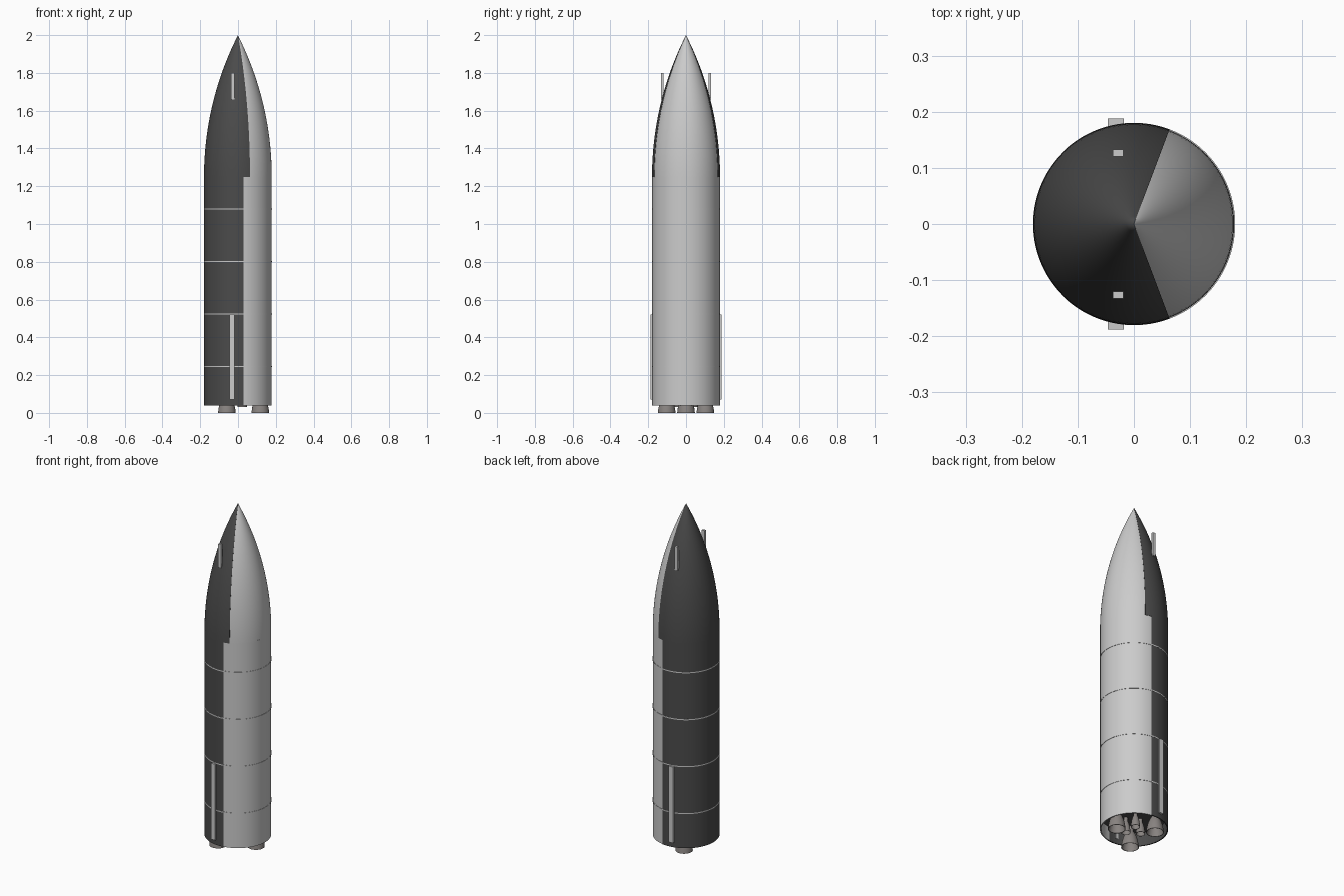
import bpy, bmesh
from math import sin, cos, pi, radians, sqrt, ceil

if "Cube" in bpy.data.objects:
    bpy.data.objects.remove(bpy.data.objects["Cube"])


def material(name, rgb):
    m = bpy.data.materials.new(name)
    m.diffuse_color = (*rgb, 1)
    m.use_nodes = True
    m.node_tree.nodes["Principled BSDF"].inputs["Base Color"].default_value = m.diffuse_color
    return m


DARK = material("dark_tiles", (0.07, 0.07, 0.07))
BELL = material("engine_metal", (0.25, 0.23, 0.22))


def finish(name, bm, mat=None):
    bmesh.ops.remove_doubles(bm, verts=bm.verts, dist=1e-5)
    bmesh.ops.recalc_face_normals(bm, faces=bm.faces)
    me = bpy.data.meshes.new(name)
    bm.to_mesh(me)
    bm.free()
    ob = bpy.data.objects.new(name, me)
    bpy.context.collection.objects.link(ob)
    if mat:
        me.materials.append(mat)
    bpy.ops.object.select_all(action='DESELECT')
    ob.select_set(True)
    bpy.context.view_layer.objects.active = ob
    bpy.ops.object.shade_smooth_by_angle(angle=radians(30))
    return ob


def revolve(name, loop, a0=0, a1=360, mat=None, at=(0, 0), step=3):
    """Sweep a closed (radius, z) loop about a vertical axis."""
    bm = bmesh.new()
    n = ceil((a1 - a0) / step)
    full = a1 - a0 == 360
    rows = []
    for i in range(n + 1):
        a = radians(a0 + (a1 - a0) * i / n)
        rows.append([bm.verts.new((at[0] + r * cos(a), at[1] + r * sin(a), z)) for r, z in loop])
    k = len(loop)
    for p, q in zip(rows, rows[1:]):
        for j in range(k):
            bm.faces.new((p[j], q[j], q[(j + 1) % k], p[(j + 1) % k]))
    if not full:
        bm.faces.new(rows[0])
        bm.faces.new(rows[-1])
    bmesh.ops.dissolve_degenerate(bm, dist=1e-6, edges=bm.edges)
    return finish(name, bm, mat)


def box(name, x0, x1, y0, y1, z0, z1, slant=0):
    bm = bmesh.new()
    bmesh.ops.create_cube(bm, size=1)
    for v in bm.verts:
        low, outer = v.co.z < 0, v.co.y * (y0 + y1) > 0
        v.co = (x1 if v.co.x > 0 else x0, y1 if v.co.y > 0 else y0, z0 if low else z1)
        if low and outer:
            v.co.z += slant
    return finish(name, bm)


def wall(r, z0, z1, t=0.006):
    return [(r, z0), (r, z1), (r - t, z1), (r - t, z0)]


def ogive(radius, z0, tip, n=28):
    h = tip - z0
    rho = (radius ** 2 + h ** 2) / (2 * radius)
    pts = [(max(0, sqrt(rho ** 2 - (h * i / n) ** 2) + radius - rho), z0 + h * i / n)
           for i in range(n + 1)]
    return pts + [(0, z0)]


# Hull: bare metal on the +x side, dark tiles on the -x side
revolve("tank_bare_side", wall(0.1785, 0.04, 1.255), -81, 81)
revolve("tank_tiled_side", wall(0.18, 0.04, 1.255), 81, 279, DARK)
revolve("nose_bare_side", ogive(0.1785, 1.25, 1.998), -69.4, 69.4)
revolve("nose_tiled_side", ogive(0.18, 1.25, 2.0), 69.4, 290.6, DARK)

# Seam rings around the tank
for i in range(4):
    z = 0.245 + 0.278 * i
    revolve(f"seam_ring_{i}", wall(0.1803, z - 0.003, z + 0.003))

# Flap hinge covers on both sides
for side, s in (("front", -1), ("back", 1)):
    y = sorted((s * 0.17, s * 0.188))
    box(f"{side}_aft_hinge", -0.046, -0.018, *y, 0.07, 0.52)
    y = sorted((s * 0.12, s * 0.133))
    box(f"{side}_nose_hinge", -0.037, -0.019, *y, 1.66, 1.80)

# Engine bay bulkhead
revolve("bulkhead", [(0, 0.12), (0.175, 0.12), (0.175, 0.13), (0, 0.13)], mat=DARK)


# Engines: three wide bells outside, three small ones inside
def engine(name, radius, angle, rim, z0, h):
    a = radians(angle)
    outer = [(1, 0), (0.93, 0.2), (0.8, 0.42), (0.6, 0.62), (0.4, 0.74), (0.4, 1)]
    loop = [(rim * r, z0 + h * z) for r, z in outer]
    loop += [(0, z0 + h), (0, z0 + h * 0.7), (rim * 0.34, z0 + h * 0.7),
             (rim * 0.54, z0 + h * 0.6), (rim * 0.74, z0 + h * 0.4), (rim * 0.94, z0)]
    revolve(name, loop, mat=BELL, at=(radius * cos(a), radius * sin(a)), step=10)


for i in range(3):
    engine(f"outer_engine_{i}", 0.118, 120 * i, 0.047, 0.0, 0.125)
    engine(f"inner_engine_{i}", 0.045, 60 + 120 * i, 0.025, 0.03, 0.095)
